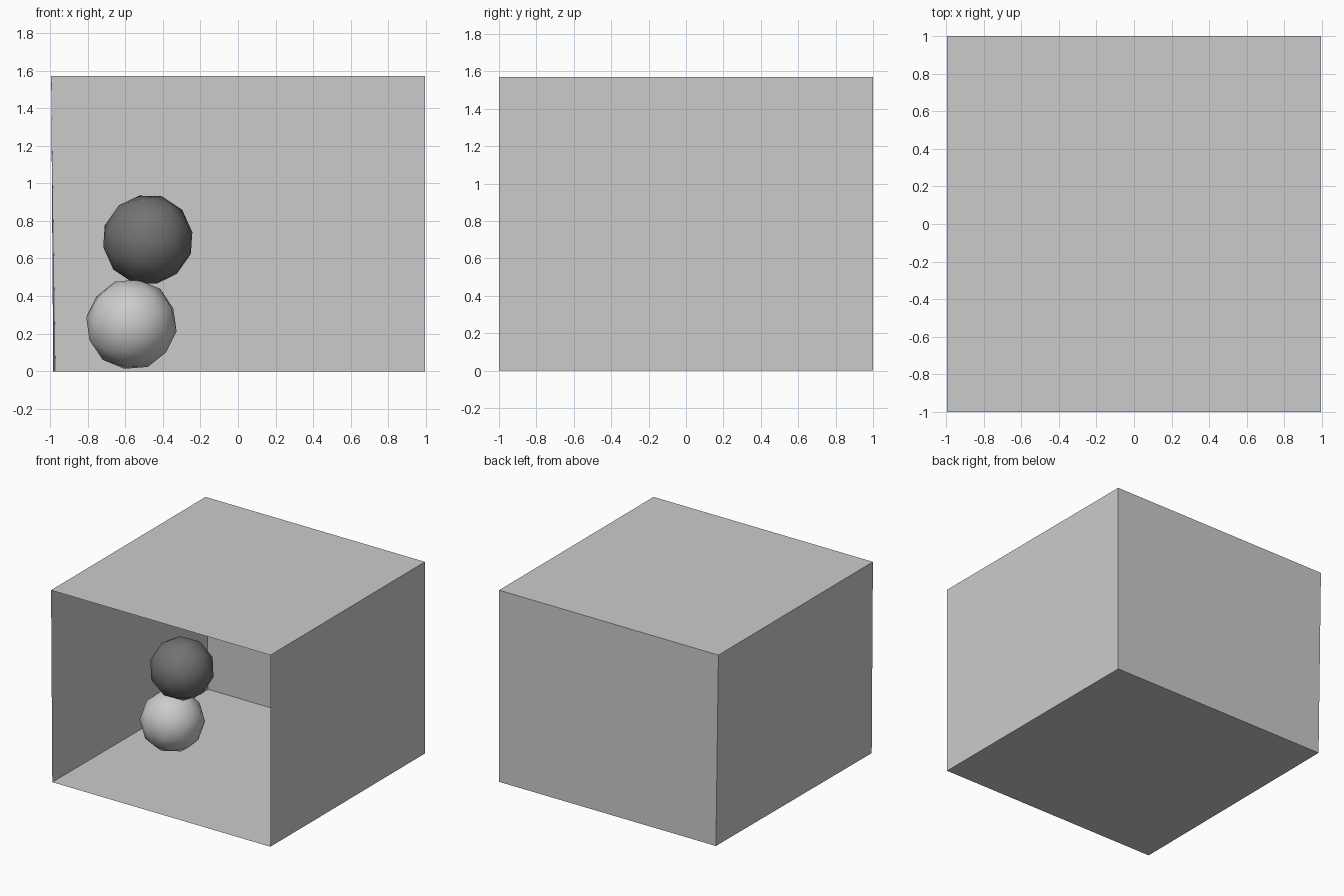
import bpy

cube = bpy.data.objects.get("Cube")
if cube:
    bpy.data.objects.remove(cube, do_unlink=True)


def material(name, value):
    mat = bpy.data.materials.new(name)
    mat.use_nodes = True
    colour = (value, value, value, 1)
    mat.diffuse_color = colour
    mat.node_tree.nodes["Principled BSDF"].inputs["Base Color"].default_value = colour
    return mat


light_grey = material("light_grey", 0.6)
dark_grey = material("dark_grey", 0.17)

# Corners of the room: the right wall leans in slightly towards the floor
W, D, H = 0.994, 1.0, 1.57
floor = [(-0.983, -D, 0), (W, -D, 0), (W, D, 0), (-0.971, D, 0)]
ceiling = [(-W, -D, H), (W, -D, H), (W, D, H), (-W, D, H)]


def panel(name, corners):
    mesh = bpy.data.meshes.new(name)
    mesh.from_pydata(corners, [], [range(len(corners))])
    mesh.materials.append(light_grey)
    obj = bpy.data.objects.new(name, mesh)
    bpy.context.collection.objects.link(obj)


def wall(name, a, b):
    panel(name, [floor[a], floor[b], ceiling[b], ceiling[a]])


# Room shell, open at the front
panel("floor", floor)
panel("ceiling", ceiling[::-1])
wall("left_wall", 2, 1)
wall("back_wall", 3, 2)
wall("right_wall", 0, 3)


def ball(name, location, turn, mat):
    bpy.ops.mesh.primitive_ico_sphere_add(
        subdivisions=2, radius=0.243, location=location, rotation=turn)
    obj = bpy.context.object
    obj.name = name
    obj.data.materials.append(mat)
    bpy.ops.object.shade_smooth()


# Two stacked balls
ball("lower_ball", (-0.567, -0.04, 0.25), (0.2, 0.1, 0.3), light_grey)
ball("upper_ball", (-0.48, -0.04, 0.70), (0.1, 0.3, 0.2), dark_grey)
